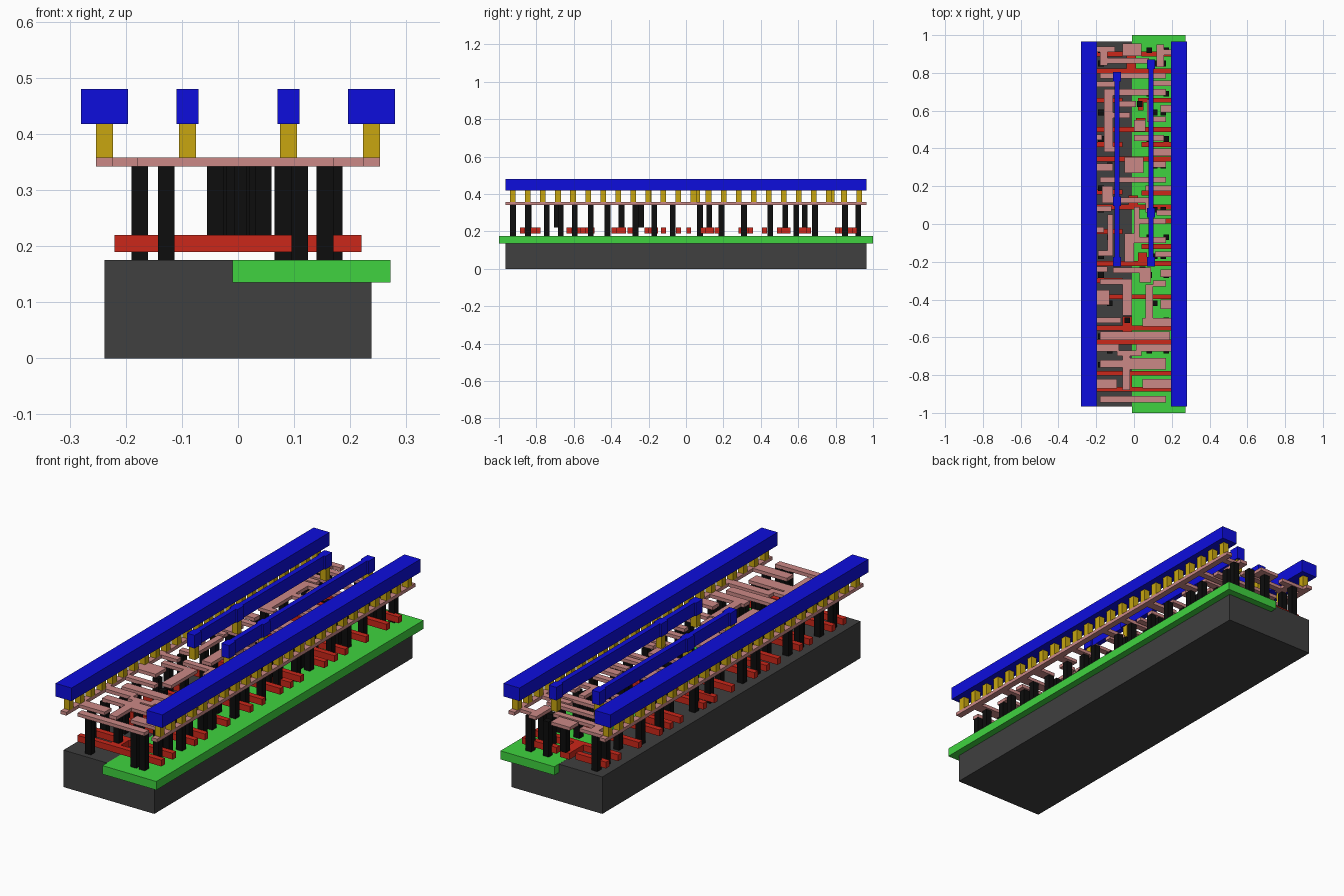
import bpy, bmesh

def material(name, rgb):
    m = bpy.data.materials.new(name)
    m.diffuse_color = (*rgb, 1)
    return m

def layer(name, rects, z0, z1, mat):
    """One object made of flat boxes (x0, x1, y0, y1) between two heights."""
    bm = bmesh.new()
    for x0, x1, y0, y1 in rects:
        v = [bm.verts.new((x, y, z)) for z in (z0, z1)
             for x, y in ((x0, y0), (x1, y0), (x1, y1), (x0, y1))]
        bm.faces.new(v[3::-1])
        bm.faces.new(v[4:])
        for i in range(4):
            j = (i + 1) % 4
            bm.faces.new((v[i], v[j], v[j + 4], v[i + 4]))
    me = bpy.data.meshes.new(name)
    bm.to_mesh(me)
    bm.free()
    me.materials.append(mat)
    ob = bpy.data.objects.new(name, me)
    bpy.context.collection.objects.link(ob)
    return ob

def centred(x, y, w, h=None):
    h = h or w
    return (x - w / 2, x + w / 2, y - h / 2, y + h / 2)

grey = material("substrate_grey", (0.05, 0.05, 0.05))
green = material("well_green", (0.05, 0.65, 0.05))
red = material("gate_red", (0.6, 0.02, 0.01))
black = material("contact_black", (0.004, 0.004, 0.004))
pink = material("wiring_pink", (0.6, 0.25, 0.24))
gold = material("via_gold", (0.58, 0.38, 0.005))
blue = material("metal_blue", (0.004, 0.004, 0.72))

L, RAIL, VIA = 0.966, 0.238, 0.030

# base block and the well set into its right half
layer("substrate", [(-RAIL, RAIL, -L, L)], 0, 0.175, grey)
layer("well", [(-0.01, 0.272, -1, 1)], 0.135, 0.1755, green)

# gate bars: full-width, left-only, right-only, and contact pads
full = (-.875, -.79, -.625, -.55, -.385, -.21, .09, .345, .5, .81)
left = (-.30, -.04, .17, .42, .655, .90)
right = (-.12, .015, .165, .42, .655, .90)
gates = [centred(0, y, .44, .026) for y in full]
gates += [(-.22, -.06, y - .013, y + .013) for y in left]
gates += [(.04, .22, y - .013, y + .013) for y in right]
gates += [(-.06, -.01, -.862, -.803), (-.06, -.01, -.612, -.563), (-.06, -.01, -.537, -.49),
          (-.06, -.02, -.372, -.32), (.02, .07, -.197, -.15), (-.03, .02, .103, .15),
          (-.03, .02, .28, .332), (.01, .06, .513, .56), (.02, .05, .60, .668), (-.04, .01, .823, .93)]
layer("gate_bars", gates, 0.19, 0.22, red)

# pink wiring: side rails, fingers (y, inner reach, width) and inner routes
wires = [centred(s * RAIL, 0, VIA, 2 * L) for s in (-1, 1)]
left_fingers = ((-.845, -.09, .05), (-.655, -.08, .04), (-.51, -.07, .03), (-.39, -.13, .08),
                (-.24, -.14, .03), (-.03, -.16, .03), (.08, -.12, .03), (.30, -.11, .04),
                (.46, -.17, .03), (.74, -.1, .03), (.925, -.1, .03))
right_fingers = ((-.845, .045, .05), (-.655, .01, .04), (-.52, .045, .045), (-.425, .14, .05),
                 (-.26, .14, .04), (-.16, .11, .03), (.06, .12, .03), (.19, .06, .03),
                 (.38, .08, .04), (.61, .14, .04), (.745, .08, .03), (.91, .13, .03))
wires += [(-RAIL, x, y - w / 2, y + w / 2) for y, x, w in left_fingers]
wires += [(x, RAIL, y - w / 2, y + w / 2) for y, x, w in right_fingers]
# front half: output stages
wires += [(-.18, .17, -.945, -.91), (-.06, -.02, -.88, -.67), (-.18, -.06, -.76, -.72),
          (-.02, .17, -.77, -.71), (-.09, .04, -.70, -.67), (-.18, .19, -.615, -.57),
          (-.06, -.01, -.485, -.29), (-.18, -.06, -.32, -.29), (.06, .10, -.50, -.32),
          (.10, .17, -.33, -.30), (-.11, .09, -.26, -.23), (.03, .09, -.31, -.26),
          (-.19, -.11, -.17, -.14), (-.14, -.11, -.14, .05), (-.05, 0, -.20, -.05),
          (.03, .17, -.10, -.07), (0, .03, -.10, .09), (.03, .17, 0, .03)]
# back half: storage stages
wires += [(-.17, .06, .11, .14), (-.17, -.11, .14, .20), (.06, .10, .06, .14),
          (-.18, .17, .22, .25), (-.05, .05, .27, .355), (.08, .17, .30, .33),
          (-.16, -.08, .38, .41), (-.16, -.11, .41, .68), (0, .16, .44, .47),
          (0, .06, .49, .55), (-.11, -.02, .56, .59), (.07, .17, .54, .57),
          (.07, .10, .57, .66), (-.08, .01, .62, .65), (-.16, .17, .68, .715),
          (-.18, .17, .77, .80), (-.06, .04, .89, .955), (-.18, -.14, .84, .92),
          (-.14, .08, .85, .88), (.12, .16, .83, .95)]
layer("inner_wiring", wires, 0.342, 0.358, pink)

# black contacts: a left one and a stacked right pair on each active strip
strips = (-.925, -.845, -.745, -.67, -.595, -.51, -.42, -.27, -.17, -.07,
          .075, .19, .31, .45, .59, .69, .85, .92)
posts = []
for i, y in enumerate(strips):
    posts.append(centred(-.175 if i % 3 else -.128, y, VIA))
    posts.append(centred(.08 if i % 2 else .11, y, VIA))
    posts.append(centred(.171, y, VIA) if i % 2 else centred(.155, y, VIA))
layer("active_contacts", posts, 0.175, 0.342, black)
layer("gate_contacts", [centred(x, y, VIA) for x, y in (
    (-.04, -.84), (-.04, -.69), (-.035, -.51), (-.04, -.345), (.045, -.24), (-.02, -.17),
    (0, .125), (0, .31), (.035, .53), (.03, .635), (-.01, .92))], 0.22, 0.342, black)

# top metal: two power rails and two inner strips with wider pads
routes = {-.09: (-.20, .12, .78), .09: (-.20, .06, .845)}
vias = [centred(s * RAIL, -.926 + .0805 * k, VIA) for s in (-1, 1) for k in range(24)]
strips = []
for x, ys in routes.items():
    strips.append(centred(x, (ys[0] + ys[-1]) / 2, .0245, ys[-1] - ys[0]))
    strips += [centred(x, y, .04, .05) for y in ys]
    vias += [centred(x, y, VIA) for y in ys]
layer("vias", vias, 0.358, 0.418, gold)
layer("power_rails", [centred(s * RAIL, 0, .084, 2 * L) for s in (-1, 1)], 0.418, 0.48, blue)
layer("signal_strips", strips, 0.418, 0.48, blue)
